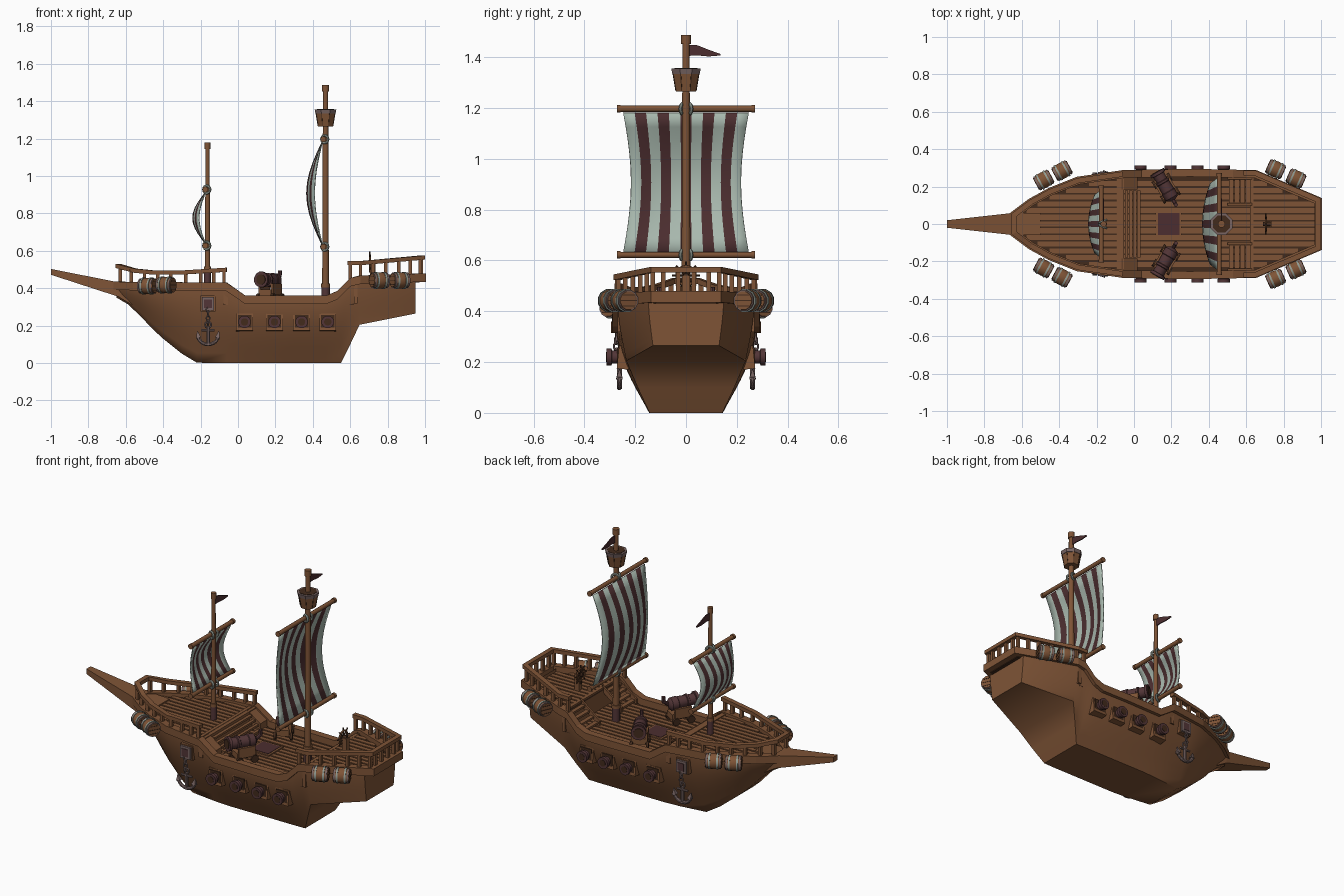
import bpy, bmesh, math
from mathutils import Vector, Matrix

if "Cube" in bpy.data.objects:
    bpy.data.objects.remove(bpy.data.objects["Cube"])

def mat(name, r, g, b):
    m = bpy.data.materials.new(name)
    m.diffuse_color = (r, g, b, 1)
    m.use_nodes = True
    m.node_tree.nodes["Principled BSDF"].inputs["Base Color"].default_value = m.diffuse_color
    return m
WOOD = mat("wood", .21, .088, .037)
DARK = mat("dark_wood", .055, .024, .012)
SAIL = mat("pale_canvas", .40, .49, .43)
RED = mat("dark_red", .072, .027, .029)
IRON = mat("gun_iron", .085, .036, .038)
STEEL = mat("grey_steel", .19, .13, .125)
ROPE = mat("pale_rope", .28, .32, .28)

def finish(name, bm, *mats, smooth=0):
    bmesh.ops.recalc_face_normals(bm, faces=bm.faces)
    me = bpy.data.meshes.new(name)
    bm.to_mesh(me)
    bm.free()
    ob = bpy.data.objects.new(name, me)
    bpy.context.collection.objects.link(ob)
    for m in mats:
        me.materials.append(m)
    if smooth:
        bpy.context.view_layer.objects.active = ob
        ob.select_set(True)
        bpy.ops.object.shade_smooth_by_angle(angle=math.radians(smooth))
        ob.select_set(False)
    return ob

def loft(name, rings, m, ring_closed=True, loop=False, smooth=0):
    """Skin a list of rings; ends are capped unless the rings form a loop."""
    bm = bmesh.new()
    vs = [[bm.verts.new(p) for p in r] for r in rings]
    n, k = len(vs), len(vs[0])
    for i in range(n if loop else n - 1):
        a, b = vs[i], vs[(i + 1) % n]
        for j in range(k if ring_closed else k - 1):
            bm.faces.new((a[j], a[(j + 1) % k], b[(j + 1) % k], b[j]))
    if not loop:
        bm.faces.new(vs[0])
        bm.faces.new(vs[-1])
    return finish(name, bm, m, smooth=smooth)

def box(name, c, s, m, rz=0):
    bm = bmesh.new()
    bmesh.ops.create_cube(bm, size=1, matrix=Matrix.Translation(c) @ Matrix.Rotation(rz, 4, 'Z')
                          @ Matrix.Diagonal((*s, 1)))
    return finish(name, bm, m)

def tube(name, a, b, prof, m, n=12):
    """Turned part from a to b; prof holds (fraction, radius)."""
    a, b = Vector(a), Vector(b)
    q = (b - a).to_track_quat('Z', 'Y')
    ang = [2 * math.pi * (i + .5) / n for i in range(n)]
    rings = [[a.lerp(b, t) + q @ Vector((r * math.cos(f), r * math.sin(f), 0)) for f in ang] for t, r in prof]
    return loft(name, rings, m, smooth=35 if n > 8 else 0)

def rod(name, a, b, r, m, n=12):
    return tube(name, a, b, [(0, r), (1, r)], m, n)

def torus(name, c, R, r, m, rot=(0, 0, 0), sz=1):
    bpy.ops.mesh.primitive_torus_add(location=c, rotation=rot, major_radius=R, minor_radius=r,
                                     major_segments=14, minor_segments=6)
    ob = bpy.context.object
    ob.name = name
    ob.scale.x = sz
    ob.data.materials.append(m)

def sweep(name, path, w, h, m, loop=False):
    """Mitred beam of width w hanging h below the path."""
    P, rings, n = [Vector(p) for p in path], [], len(path)
    for i, p in enumerate(P):
        d0 = p - P[i - 1] if loop or i else P[1] - p
        d1 = P[(i + 1) % n] - p if loop or i < n - 1 else d0
        n0, n1 = [Vector((-d.y, d.x, 0)).normalized() for d in (d0, d1)]
        nm = (n0 + n1).normalized()
        nm *= w / 2 / max(.5, nm.dot(n0))
        dz = Vector((0, 0, h))
        rings.append([p + nm, p - nm, p - nm - dz, p + nm - dz])
    return loft(name, rings, m, loop=loop)

def interp(tab, x):
    if x <= tab[0][0]:
        return tab[0][1]
    for (x0, y0), (x1, y1) in zip(tab, tab[1:]):
        if x <= x1:
            return y0 + (y1 - y0) * (x - x0) / (x1 - x0)
    return tab[-1][1]

# Plan half width and sheer height along the ship
WID = [(-.65, .06), (-.55, .135), (-.45, .19), (-.3, .25), (-.06, .285), (.3, .292), (.65, .285), (.99, .14)]
SHEER = [(-.65, .435), (-.06, .43), (.04, .36), (.47, .36), (.53, .385), (.60, .455), (.66, .47), (1, .48)]
width = lambda x: interp(WID, x)
sheer = lambda x: interp(SHEER, x)

# Hull: x, keel height, keel half width
rings = []
for x, kz, bw in [(-.65, .35, .03), (-.59, .315, .04), (-.52, .25, .055), (-.46, .185, .07), (-.4, .13, .085),
                  (-.3, .05, .105), (-.22, .002, .12), (-.06, 0, .138), (.04, 0, .145), (.3, 0, .145), (.47, 0, .145),
                  (.55, 0, .143), (.6, .1, .19), (.65, .205, .235), (.95, .265, .13)]:
    tz, tw = sheer(x) - .012, width(x) * .945
    half = []
    for i in range(9):
        t = i / 8
        half.append((bw + (tw - bw) * math.sin(t * math.pi / 2) ** 1.05, kz + (tz - kz) * t))
    rings.append([(x, y, z) for y, z in reversed(half)] + [(x, -y, z) for y, z in half])
loft("hull", rings, WOOD, ring_closed=False, smooth=60)

# Gunwale strip round the whole ship
xs = [-.65, -.55, -.45, -.3, -.06, .04, .3, .47, .53, .6, .65, .985]
side = [(x, width(x) - .018, sheer(x)) for x in xs]
sweep("gunwale", side + [(x, -y, z) for x, y, z in reversed(side)], .042, .045, WOOD, loop=True)

# Bowsprit
loft("bowsprit", [[(x, w, b), (x, -w, b), (x, -w, t), (x, w, t)] for x, w, b, t in
     [(-1, .02, .472, .503), (-.64, .06, .355, .432), (-.5, .06, .27, .425)]], WOOD)

# Decks: dark base with planks on top
def deck(name, x0, x1, z):
    pts = [(x0 + (x1 - x0) * i / 14) for i in range(15)]
    loop = [(x, width(x) - .03, z) for x in pts] + [(x, -width(x) + .03, z) for x in reversed(pts)]
    loft(name + "_base", [loop, [(x, y, z - .01) for x, y, _ in loop]], DARK)
    for k in range(-7, 8):
        y = k * .036
        ok = [x for x in (x0 + (x1 - x0) * i / 80 for i in range(81)) if width(x) - .03 > abs(y) + .012]
        if ok:
            box(name + "_plank", ((ok[0] + ok[-1]) / 2, y, z + .003), (ok[-1] - ok[0], .027, .008), WOOD)
deck("fore_deck", -.64, -.06, .41)
deck("main_deck", -.06, .62, .32)
deck("aft_deck", .62, .97, .44)
box("fore_bulkhead", (-.065, 0, .365), (.025, .53, .11), WOOD)
box("aft_bulkhead", (.63, 0, .383), (.02, .54, .13), WOOD)
box("fore_deck_beam", (-.085, 0, .416), (.02, .53, .012), WOOD)

# Stairs
for i in range(4):
    box("fore_step", (-.04 + i * .022, 0, .40 - i * .022), (.018, .36, .012), WOOD)
    for s in (-1, 1):
        box("aft_step", (.61 - i * .03, s * .175, .42 - i * .026), (.026, .13, .012), WOOD)
for s in (-1, 1):
    sweep("fore_stair_cheek", [(-.066, s * .222, .425), (.02, s * .222, .365)], .075, .06, WOOD)
    for y in (.105, .245):
        sweep("stair_stringer", [(.5, s * y, .355), (.63, s * y, .455)], .012, .035, WOOD)

# Hatch
box("hatch_frame", (.185, 0, .327), (.14, .14, .014), WOOD)
box("hatch_cover", (.185, 0, .332), (.115, .115, .008), RED)

# Railings with posts
def railing(name, pts, post_xs, tabz):
    sweep(name, pts, .028, .022, WOOD)
    for x in post_xs:
        for s in (-1, 1):
            z0, z1 = sheer(x) - .01, interp(tabz, x) - .01
            box(name + "_post", (x, s * (width(x) - .016), (z0 + z1) / 2), (.018, .018, z1 - z0), WOOD)
FZ = [(-.64, .53), (-.55, .505), (-.45, .495), (-.3, .495), (-.06, .51)]
h = [(x, width(x) - .018, z) for x, z in reversed(FZ)]
railing("fore_railing", h + [(x, -y, z) for x, y, z in reversed(h)],
        [-.63, -.57, -.5, -.43, -.36, -.28, -.2, -.13, -.075], FZ)
AZ = [(.585, .545), (.65, .545), (.985, .575)]
h = [(x, width(x) - .014, z) for x, z in AZ]
railing("aft_railing", h + [(x, -y, z) for x, y, z in reversed(h)], [.6, .655, .72, .79, .86, .92, .975], AZ)
for y in (-.09, -.03, .03, .09):
    box("stern_post", (.98, y, .51), (.018, .018, .11), WOOD)

# Masts, yards, sails, flags
def sail(name, x, z0, z1, hw, bulge):
    bm, nr, g = bmesh.new(), 10, []
    for i in range(nr + 1):
        t = i / nr
        b = math.sin(math.pi * t)
        g.append([bm.verts.new((x - bulge * b * (1 - .5 * u * u), u * hw * (1 - .13 * b), z0 + (z1 - z0) * t))
                  for u in (2 * j / 11 - 1 for j in range(12))])
    for i in range(nr):
        for j in range(11):
            bm.faces.new((g[i][j], g[i + 1][j], g[i + 1][j + 1], g[i][j + 1])).material_index = j % 2
    md = finish(name, bm, SAIL, RED, smooth=35).modifiers.new("thickness", 'SOLIDIFY')
    md.thickness = .006

def rig(name, x, z0, z1, r, yards, yw, hw, bulge, flag_z):
    tube(name + "_mast", (x, 0, z0), (x, 0, z1), [(0, r * 1.05), (1, r * .8)], WOOD)
    rod(name + "_mast_foot", (x, 0, z0), (x, 0, z0 + .09), r * 1.3, IRON)
    rod(name + "_mast_ring", (x, 0, z0 + .085), (x, 0, z0 + .105), r * 1.4, WOOD)
    rod(name + "_mast_cap", (x, 0, z1 - .035), (x, 0, z1), r * 1.1, WOOD)
    for z in yards:
        rod(name + "_yard", (x - .012, -yw, z), (x - .012, yw, z), .0125, WOOD)
        for s in (-1, 1):
            rod(name + "_yard_end", (x - .012, s * (yw - .015), z), (x - .012, s * yw, z), .0155, WOOD)
            torus(name + "_yard_lashing", (x - .004, s * .014, z), .02, .007, ROPE, (math.pi / 2, 0, s * .4))
    sail(name + "_sail", x - .015, yards[0] + .012, yards[1] - .017, hw, bulge)
    rows = [(0, .025, -.02), (.045, .022, -.018), (.09, .004, -.022), (.135, -.012, -.018)]
    loft(name + "_flag", [[(x + .003, y, flag_z + a), (x + .003, y, flag_z + b), (x - .003, y, flag_z + b),
                           (x - .003, y, flag_z + a)] for y, a, b in rows], RED)
rig("main", .468, .32, 1.487, .018, (.622, 1.197), .272, .247, .083, 1.425)
rig("fore", -.163, .41, 1.18, .014, (.628, .928), .205, .18, .067, 1.125)

# Crow's nest
NX = .468
tube("lookout_basket", (NX, 0, 1.266), (NX, 0, 1.352), [(0, .043), (1, .058)], WOOD, 8)
for i in range(8):
    a = math.tau * (i + .5) / 8
    c, s = math.cos(a), math.sin(a)
    rod("basket_seam", (NX + .043 * c, .043 * s, 1.267), (NX + .058 * c, .058 * s, 1.35), .0022, DARK, 4)
tube("basket_rim", (NX, 0, 1.334), (NX, 0, 1.356), [(0, .058), (1, .063)], STEEL, 8)
rod("basket_floor", (NX, 0, 1.35), (NX, 0, 1.358), .05, DARK, 8)

# Lashed barrels
def barrel(x, y, z, ang):
    d = Vector((math.cos(ang), math.sin(ang), 0)) * .045
    c = Vector((x, y, z))
    tube("barrel", c - d, c + d, [(0, .037), (.25, .043), (.5, .045), (.75, .043), (1, .037)], WOOD)
    for t in (-1, 1):
        rod("barrel_rope", c + d * (t * .5 - .11), c + d * (t * .5 + .11), .0465, ROPE)
        rod("barrel_hoop", c + d * t * .72, c + d * t * .92, .0425, STEEL)
        for k in (-.022, 0, .022):
            w = Vector((0, 0, k))
            e = Vector((-d.y, d.x, 0)).normalized() * (.034 ** 2 - k * k) ** .5
            rod("barrel_head_seam", c + d * t + w - e, c + d * t + w + e, .0025, DARK, 4)
for s in (-1, 1):
    for x, y, z, a in [(-.483, .235, .412, .5), (-.385, .285, .417, .5), (.757, .293, .442, -.42), (.866, .243, .442, -.42)]:
        barrel(x, s * y, z, s * a)

CANNON = [(0, .012), (.05, .03), (.1, .038), (.3, .04), (.32, .036), (.6, .034), (.62, .039), (.68, .039),
          (.7, .032), (.9, .033), (.91, .043), (1, .043)]
for s in (-1, 1):
    # Gun ports with muzzles
    for x in (.035, .195, .34, .48):
        tube("port_frame", (x, s * .22, .215), (x, s * .268, .22), [(0, .064), (1, .064)], WOOD, 4)
        box("port_opening", (x, s * .266, .22), (.072, .01, .076), DARK)
        tube("port_gun", (x, s * .24, .22), (x, s * .312, .22), [(0, .026), (.7, .026), (.74, .034), (1, .034)], IRON)
        rod("port_gun_bore", (x, s * .31, .22), (x, s * .314, .22), .02, DARK)
    # Deck cannon on its carriage
    d = Vector((-.5, s * .866, 0))
    c = Vector((.165, s * .205, .435))
    up = lambda z: Vector((0, 0, z))
    tube("deck_cannon", c - d * .09 + up(.005), c + d * .085 + up(.012), CANNON, IRON)
    rod("deck_cannon_bore", c + d * .08 + up(.012), c + d * .088 + up(.012), .028, DARK)
    rod("cannon_knob", c - d * .085 + up(.005), c - d * .115 + up(.03), .011, IRON, 8)
    rod("cannon_knob_tip", c - d * .115 + up(.022), c - d * .118 + up(.06), .011, IRON, 8)
    rz = math.atan2(d.y, d.x)
    box("carriage", c - d * .02 - up(.06), (.12, .07, .035), WOOD, rz)
    n = Vector((-d.y, d.x, 0))
    for e in (-1, 1):
        box("carriage_cheek", c - d * .015 + n * e * .038 - up(.04), (.10, .014, .06), WOOD, rz)
        for f in (-.06, .03):
            p = c + d * f + n * e * .038 - up(.085)
            rod("carriage_wheel", p, p + n * e * .014, .022, DARK)
    # Anchor with plate and chain
    ax, ay = -.16, s * .262
    box("anchor_backing", (ax, s * .25, .318), (.08, .03, .085), WOOD)
    box("anchor_plate", (ax, s * .263, .318), (.066, .028, .072), STEEL)
    box("anchor_plate_inset", (ax, s * .278, .318), (.042, .004, .046), IRON)
    for i in range(4):
        torus("chain_link", (ax, ay + s * .012, .285 - i * .023), .013, .005, STEEL, (math.pi / 2, 0, .5 + i % 2 * 1.2), .8)
    torus("anchor_ring", (ax, ay, .205), .016, .005, STEEL, (math.pi / 2, 0, 0))
    rod("anchor_shank", (ax, ay, .195), (ax, ay, .095), .010, STEEL, 8)
    rod("anchor_stock", (ax - .035, ay, .175), (ax + .035, ay, .175), .007, STEEL, 8)
    arc = [(ax + .057 * math.sin(a), ay, .152 - .053 * math.cos(a)) for a in [-1.4 + i * .35 for i in range(9)]]
    for p, q in zip(arc, arc[1:]):
        rod("anchor_arm", p, q, .010, STEEL, 8)
    for e in (-1, 1):
        tube("anchor_fluke", (ax + e * .05, ay, .135), (ax + e * .058, ay, .172), [(0, .018), (1, .002)], STEEL, 4)

# Steering wheel
box("wheel_stand", (.72, 0, .49), (.03, .03, .10), WOOD)
rod("wheel_axle", (.69, 0, .54), (.73, 0, .54), .01, DARK)
torus("steering_wheel", (.705, 0, .54), .037, .006, WOOD, (0, math.pi / 2, 0))
for i in range(4):
    a = math.pi * i / 4
    v = Vector((0, math.cos(a), math.sin(a))) * .056
    rod("wheel_spoke", Vector((.705, 0, .54)) - v, Vector((.705, 0, .54)) + v, .004, DARK, 6)
